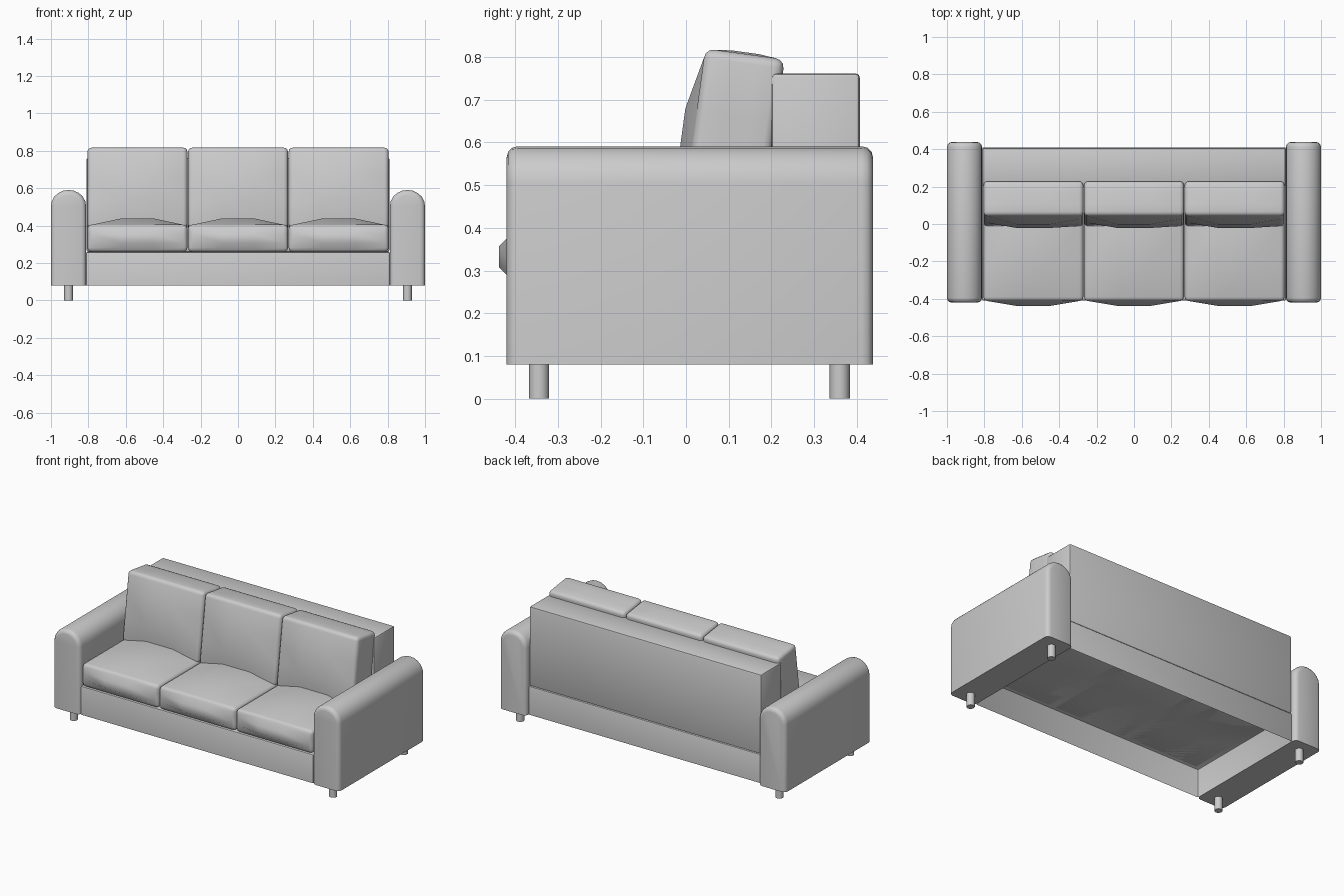
import bpy, bmesh, math
from mathutils import Matrix, Vector

if "Cube" in bpy.data.objects:
    bpy.data.objects.remove(bpy.data.objects["Cube"])


def finish(name, bm, angle=40):
    bmesh.ops.recalc_face_normals(bm, faces=bm.faces[:])
    me = bpy.data.meshes.new(name)
    bm.to_mesh(me)
    bm.free()
    ob = bpy.data.objects.new(name, me)
    bpy.context.collection.objects.link(ob)
    bpy.ops.object.select_all(action='DESELECT')
    ob.select_set(True)
    bpy.context.view_layer.objects.active = ob
    bpy.ops.object.shade_smooth_by_angle(angle=math.radians(angle))
    return ob


def new_box(lo, hi):
    bm = bmesh.new()
    bmesh.ops.create_cube(bm, size=1)
    lo, hi = Vector(lo), Vector(hi)
    for v in bm.verts:
        v.co = [(lo[i] + hi[i]) / 2 + v.co[i] * (hi[i] - lo[i]) for i in range(3)]
    return bm


def panel(name, lo, hi, bevel, open_bottom=False):
    bm = new_box(lo, hi)
    if open_bottom:
        bmesh.ops.delete(bm, geom=[f for f in bm.faces if f.normal.z < -0.5],
                         context='FACES_ONLY')
    edges = [e for e in bm.edges if not e.is_boundary]
    bmesh.ops.bevel(bm, geom=edges, offset=bevel, segments=2, profile=0.5, affect='EDGES')
    return finish(name, bm)


def cushion(name, lo, hi, front, top, bevel=0.022, tilt=0.0):
    """Rounded box, 3x3 per side, inner points of front and top pushed out."""
    bm = new_box(lo, hi)
    bmesh.ops.subdivide_edges(bm, edges=bm.edges[:], cuts=2, use_grid_fill=True)
    bm.normal_update()
    rim = [e for e in bm.edges if e.calc_face_angle(0) > 1]
    rim_verts = {v for e in rim for v in e.verts}
    for v in bm.verts:
        if v in rim_verts:
            continue
        if abs(v.co.y - lo[1]) < 1e-4:
            v.co.y -= front
        elif abs(v.co.z - hi[2]) < 1e-4:
            v.co.z += top
    bmesh.ops.bevel(bm, geom=rim, offset=bevel, segments=3, profile=0.5, affect='EDGES')
    if tilt:
        pivot = Vector((0, lo[1], hi[2]))
        bmesh.ops.rotate(bm, cent=pivot, matrix=Matrix.Rotation(-tilt, 3, 'X'),
                         verts=bm.verts[:])
    return finish(name, bm)


def arm(name, cx):
    """Arched profile swept front to back with rounded end rims."""
    bm = bmesh.new()
    y0, y1, r, half = -0.42, 0.438, 0.026, 0.094
    quarter = [(r * (1 - math.sin(t)), r * (1 - math.cos(t)))
               for t in (0, math.pi / 6, math.pi / 3, math.pi / 2)]
    stations = [(y0 + dy, d) for d, dy in quarter] + \
               [(y1 - dy, d) for d, dy in reversed(quarter)]
    rings = []
    for y, d in stations:
        pts = [(half - d, 0.08)]
        for i in range(11):
            t = math.pi * i / 10
            pts.append(((half - d) * math.cos(t), 0.505 + (0.086 - d) * math.sin(t)))
        pts.append((-(half - d), 0.08))
        rings.append([bm.verts.new((cx + x, y, z)) for x, z in pts])
    n = len(rings[0])
    for a, b in zip(rings, rings[1:]):
        for i in range(n):
            j = (i + 1) % n
            bm.faces.new((a[i], a[j], b[j], b[i]))
    bm.faces.new(rings[0])
    bm.faces.new(rings[-1])
    return finish(name, bm)


# Hollow base and the back rest panel
panel("base", (-0.812, -0.41, 0.08), (0.812, 0.41, 0.26), 0.008, open_bottom=True)
panel("back_panel", (-0.81, 0.20, 0.26), (0.81, 0.407, 0.762), 0.01)

# Three seat cushions and three leaning back cushions
for label, x in (("left", -0.538), ("middle", 0), ("right", 0.538)):
    cushion("seat_cushion_" + label, (x - 0.267, -0.412, 0.26), (x + 0.267, 0.20, 0.405),
            0.026, 0.033)
    cushion("back_cushion_" + label, (x - 0.267, 0.045, 0.385), (x + 0.267, 0.233, 0.82),
            0.027, 0.004, tilt=math.radians(7.8))

# Arms and legs
for side, s in (("left", -1), ("right", 1)):
    arm("arm_" + side, s * 0.906)
    for end, y in (("front", -0.344), ("back", 0.36)):
        bm = bmesh.new()
        bmesh.ops.create_cone(bm, cap_ends=True, segments=16, radius1=0.0235,
                              radius2=0.0235, depth=0.085,
                              matrix=Matrix.Translation((s * 0.906, y, 0.0425)))
        finish(end + "_leg_" + side, bm)
